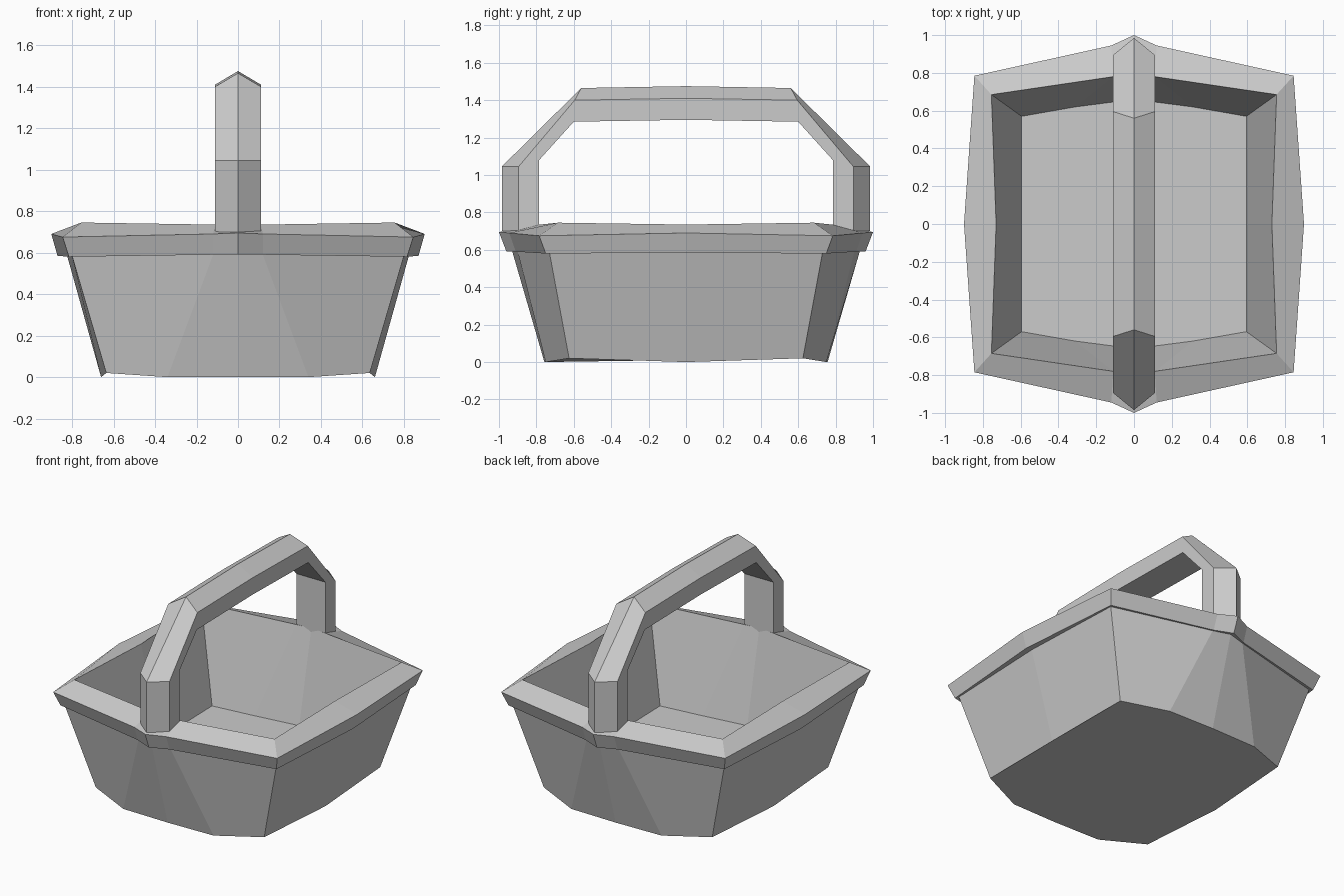
import bpy, bmesh

cube = bpy.data.objects.get("Cube")
if cube:
    bpy.data.objects.remove(cube)

grey = bpy.data.materials.new("plain grey")
grey.use_nodes = True
colour = (0.6, 0.6, 0.6, 1)
grey.diffuse_color = colour
grey.node_tree.nodes["Principled BSDF"].inputs["Base Color"].default_value = colour


def finish(bm, name):
    bmesh.ops.recalc_face_normals(bm, faces=bm.faces)
    mesh = bpy.data.meshes.new(name)
    bm.to_mesh(mesh)
    bm.free()
    mesh.materials.append(grey)
    obj = bpy.data.objects.new(name, mesh)
    bpy.context.collection.objects.link(obj)
    return obj


def bridge(bm, a, b):
    """Join two closed rings of vertices with quads."""
    n = len(a)
    for i in range(n):
        j = (i + 1) % n
        bm.faces.new((a[i], a[j], b[j], b[i]))


def full_ring(side, corner, near, middle):
    """Mirror one quarter of an outline into a closed ring."""
    quarter = [side, corner, near, middle]
    half = quarter + [(-x, y, z) for x, y, z in (near, corner, side)]
    return half + [(x, -y, z) for x, y, z in half[-2:0:-1]]


# Basket shell: underside, wall top, rim underside, rim edge, rim crest, floor.
# Each ring lists side middle, corner, near-middle and front/back middle.
sections = [
    [(0.66, 0, 0), (0.635, 0.625, 0.02), (0.34, 0.75, 0), (0, 0.757, 0)],
    [(0.825, 0, 0.59), (0.80, 0.73, 0.585), (0.12, 0.90, 0.59), (0, 0.93, 0.595)],
    [(0.87, 0, 0.585), (0.815, 0.75, 0.58), (0.12, 0.91, 0.59), (0, 0.96, 0.59)],
    [(0.90, 0, 0.69), (0.845, 0.785, 0.675), (0.12, 0.945, 0.69), (0, 1.0, 0.695)],
    [(0.73, 0, 0.735), (0.755, 0.685, 0.745), (0.11, 0.78, 0.735), (0, 0.79, 0.735)],
    [(0.595, 0, 0.12), (0.595, 0.57, 0.13), (0.31, 0.62, 0.12), (0, 0.66, 0.12)],
]
bm = bmesh.new()
rings = [[bm.verts.new(p) for p in full_ring(*s)] for s in sections]
for lower, upper in zip(rings, rings[1:]):
    bridge(bm, lower, upper)
bm.faces.new(rings[0])
bm.faces.new(rings[-1])
finish(bm, "basket")

# Handle: five-sided section swept over an arch, as (y, z) of inside, shoulder, ridge.
arch = [
    [(0.785, 0.70), (0.895, 0.70), (0.985, 0.70)],
    [(0.785, 1.08), (0.895, 1.045), (0.985, 1.045)],
    [(0.60, 1.285), (0.595, 1.40), (0.56, 1.465)],
    [(0, 1.295), (0, 1.41), (0, 1.475)],
]
arch += [[(-y, z) for y, z in s] for s in arch[-2::-1]]
half_width = 0.11
bm = bmesh.new()
rings = []
for inside, shoulder, ridge in arch:
    points = [(-half_width, *inside), (half_width, *inside),
              (half_width, *shoulder), (0, *ridge), (-half_width, *shoulder)]
    rings.append([bm.verts.new(p) for p in points])
for first, second in zip(rings, rings[1:]):
    bridge(bm, first, second)
bm.faces.new(rings[0])
bm.faces.new(rings[-1])
finish(bm, "handle")
